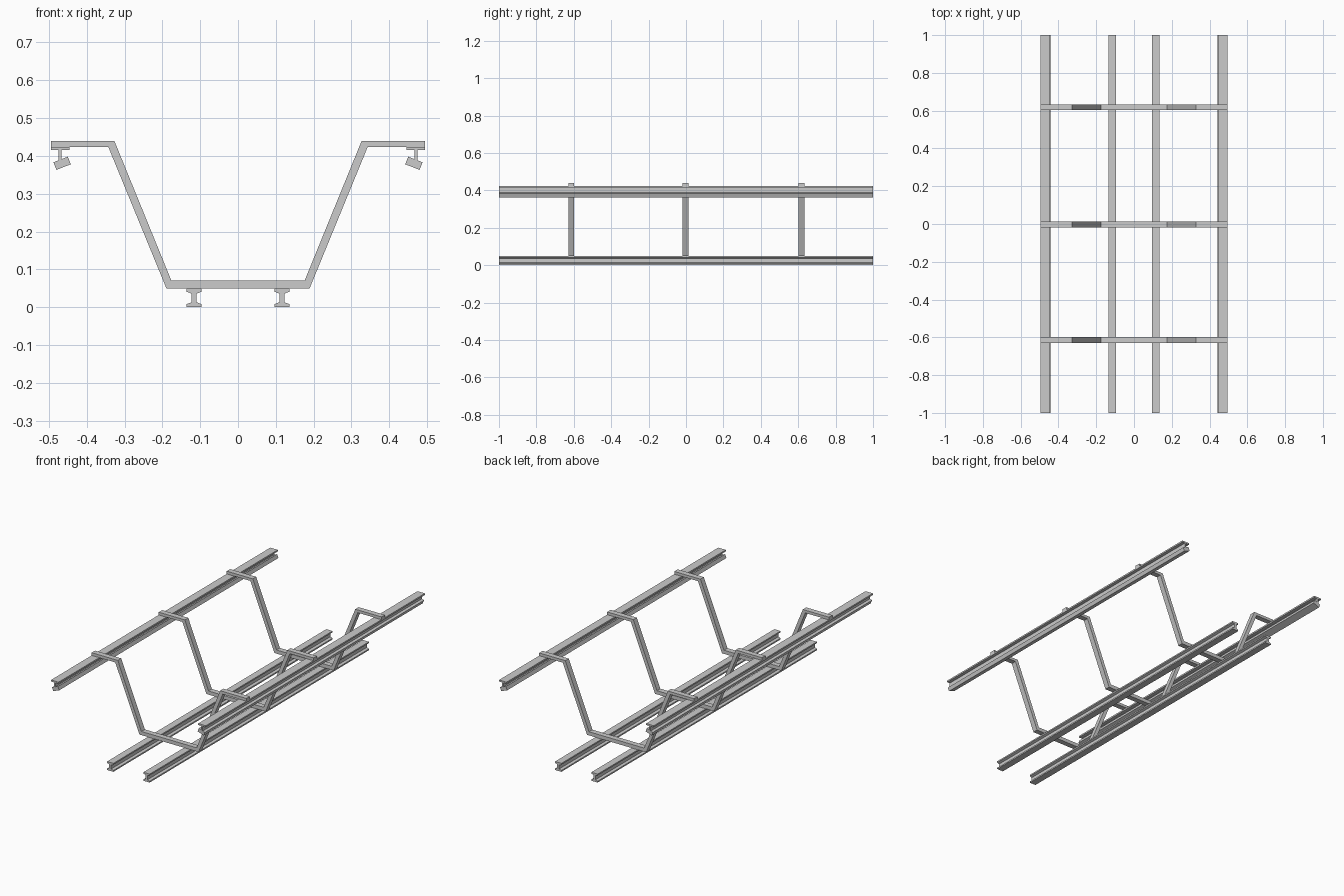
import bpy, bmesh

if "Cube" in bpy.data.objects:
    bpy.data.objects.remove(bpy.data.objects["Cube"])


def extrude_profile(name, pts, y0, y1):
    """Closed x-z profile extruded along y."""
    bm = bmesh.new()
    face = bm.faces.new([bm.verts.new((x, y0, z)) for x, z in pts])
    ext = bmesh.ops.extrude_face_region(bm, geom=[face])
    moved = [v for v in ext["geom"] if isinstance(v, bmesh.types.BMVert)]
    bmesh.ops.translate(bm, vec=(0, y1 - y0, 0), verts=moved)
    bmesh.ops.recalc_face_normals(bm, faces=bm.faces)
    mesh = bpy.data.meshes.new(name)
    bm.to_mesh(mesh)
    bm.free()
    ob = bpy.data.objects.new(name, mesh)
    bpy.context.collection.objects.link(ob)
    return ob


def mirrored(pts):
    """Complete a left-half profile or path on the right."""
    return pts + [(-x, z) for x, z in reversed(pts)]


# Bent cross brackets: trough-shaped strip
upper = mirrored([(-0.494, 0.440), (-0.327, 0.440), (-0.176, 0.070)])
lower = mirrored([(-0.494, 0.424), (-0.343, 0.424), (-0.189, 0.049)])
for i, y in enumerate((-0.614, -0.002, 0.618)):
    extrude_profile(f"cross_bracket_{i + 1}", upper + lower[::-1], y - 0.0155, y + 0.0155)

# Support rail: I-section with tapered flanges
quarter = [(-0.020, 0.0), (-0.020, 0.008), (-0.0065, 0.013)]
half = quarter + [(x, 0.049 - z) for x, z in reversed(quarter)]
beam = mirrored(half)

# Guide rail: top plate, thin web, tilted head (right-hand side)
plate = [(0.446, 0.415), (0.494, 0.415), (0.494, 0.424), (0.446, 0.424)]
web = [(0.467, 0.388), (0.475, 0.388), (0.475, 0.415), (0.467, 0.415)]
head = [(0.450, 0.398), (0.488, 0.383), (0.480, 0.363), (0.442, 0.378)]

for side, s in (("left", -1), ("right", 1)):
    extrude_profile(f"{side}_support_rail", [(x + s * 0.116, z) for x, z in beam], -1, 1)
    for part, pts in (("plate", plate), ("web", web), ("head", head)):
        extrude_profile(f"{side}_guide_{part}", [(s * x, z) for x, z in pts], -1, 1)
